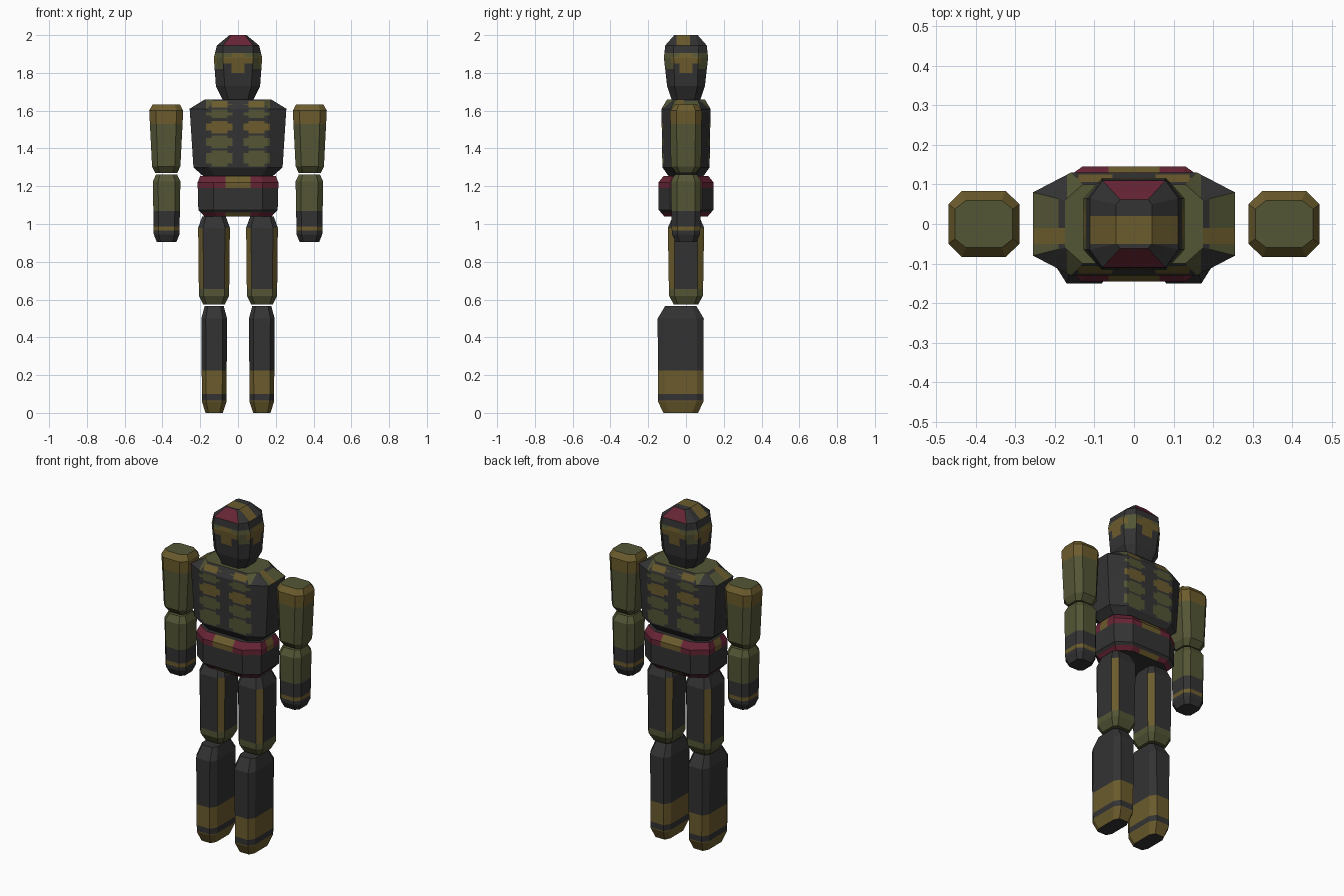
import bpy
import bmesh
from mathutils import Vector

cube = bpy.data.objects.get("Cube")
if cube:
    bpy.data.objects.remove(cube, do_unlink=True)

# Colours
DARK, GREEN, BROWN, RED = range(4)
PALETTE = [("charcoal", (0.033, 0.033, 0.033)), ("olive_green", (0.088, 0.092, 0.036)),
           ("mustard_brown", (0.148, 0.106, 0.026)), ("dark_red", (0.135, 0.018, 0.036))]
materials = []
for label, rgb in PALETTE:
    mat = bpy.data.materials.new(label)
    mat.use_nodes = True
    mat.diffuse_color = (*rgb, 1)
    mat.node_tree.nodes["Principled BSDF"].inputs["Base Color"].default_value = (*rgb, 1)
    materials.append(mat)


def octagon(z, hx, hy, ix, iy, cy=0):
    """Eight corners: half sizes hx, hy; flat sides reach ix and iy."""
    quarter = [(hx, iy), (ix, hy)]
    half = quarter + [(-x, y) for x, y in reversed(quarter)]
    return [Vector((x, y + cy, z)) for x, y in half + [(-x, -y) for x, y in half]]


def loft(name, rings, rule, cx=0, cuts_x=(), cuts_y=(), cuts_z=()):
    """Join octagon rings, cut colour borders, then colour faces by rule."""
    bm = bmesh.new()
    loops = [[bm.verts.new(p) for p in octagon(*r)] for r in rings]
    for low, high in zip(loops, loops[1:]):
        for i in range(8):
            j = (i + 1) % 8
            bm.faces.new((low[i], low[j], high[j], high[i]))
    bm.faces.new(loops[0][::-1])
    bm.faces.new(loops[-1])
    for axis, cuts in enumerate((cuts_x, cuts_y, cuts_z)):
        for value in cuts:
            co, no = Vector(), Vector()
            co[axis], no[axis] = value, 1
            bmesh.ops.bisect_plane(bm, geom=bm.verts[:] + bm.edges[:] + bm.faces[:],
                                   plane_co=co, plane_no=no, dist=1e-5)
    bm.normal_update()
    for f in bm.faces:
        f.material_index = rule(f.calc_center_median(), f.normal)
    mesh = bpy.data.meshes.new(name)
    bm.to_mesh(mesh)
    bm.free()
    for mat in materials:
        mesh.materials.append(mat)
    obj = bpy.data.objects.new(name, mesh)
    obj.location.x = cx
    bpy.context.collection.objects.link(obj)
    return obj


def mirrored(values):
    return [s * v for v in values for s in (-1, 1)]


# Head: red crown front and back, face band with a drop on each side
def head_rule(c, n):
    if c.z > 1.945:
        if -0.05 < c.y < 0.02:
            return BROWN
        return RED if abs(n.y) > 0.4 and abs(n.x) < 0.2 else DARK
    across = abs(c.x) if abs(n.y) > abs(n.x) else abs(c.y)
    if 1.80 < c.z < 1.905 and across < 0.035:
        return BROWN
    if 1.85 < c.z < 1.905 or (1.82 < c.z < 1.86 and across > 0.08):
        return GREEN if c.z > 1.885 or across > 0.08 else BROWN
    return DARK


loft("head",
     [(1.655, 0.08, 0.075, 0.05, 0.045), (1.73, 0.117, 0.10, 0.07, 0.06),
      (1.88, 0.128, 0.117, 0.08, 0.065), (1.945, 0.112, 0.11, 0.08, 0.065),
      (2.0, 0.045, 0.062, 0.035, 0.05)],
     head_rule, cuts_x=mirrored((0.035, 0.08)), cuts_y=mirrored((0.035, 0.08)) + [-0.05, 0.02],
     cuts_z=(1.80, 1.82, 1.85, 1.885, 1.905))

# Torso: two columns of rounded patches on the front and back
ROWS = [(1.305, 1.39, GREEN), (1.40, 1.468, GREEN), (1.48, 1.545, BROWN),
        (1.56, 1.605, GREEN), (1.618, 1.65, BROWN)]
TRIM = 0.014


def torso_rule(c, n):
    x = abs(c.x)
    if n.z > 0.9:
        return GREEN
    if c.z > 1.61 and abs(n.x) > 0.35:
        if -0.05 < c.y < -0.01:
            return BROWN
        return GREEN if x > 0.19 or abs(c.y) > 0.08 else DARK
    if abs(n.y) < 0.4:
        return DARK
    for low, high, colour in ROWS:
        if low < c.z < high:
            end = c.z < low + TRIM or c.z > high - TRIM
            inner, outer = (0.055, 0.14) if end else (0.03, 0.17)
            if inner < x < outer:
                return colour
    return DARK


loft("torso",
     [(1.25, 0.18, 0.09, 0.125, 0.05), (1.30, 0.236, 0.125, 0.155, 0.075),
      (1.61, 0.256, 0.13, 0.16, 0.08), (1.66, 0.175, 0.10, 0.13, 0.06)],
     torso_rule, cuts_x=mirrored((0.03, 0.055, 0.14, 0.17, 0.20)), cuts_y=(-0.05, -0.01),
     cuts_z=[z for lo, hi, _ in ROWS for z in (lo, lo + TRIM, hi - TRIM, hi)])


# Pelvis: red belt with a brown buckle
def pelvis_rule(c, n):
    if abs(n.z) > 0.95:
        return DARK
    if c.z > 1.19:
        return BROWN if abs(c.x) < 0.065 or abs(c.y) < 0.03 else RED
    if c.z < 1.062:
        return BROWN if abs(c.x) < 0.065 else RED
    return DARK


loft("pelvis",
     [(1.04, 0.178, 0.115, 0.11, 0.065), (1.075, 0.21, 0.145, 0.13, 0.085),
      (1.22, 0.214, 0.146, 0.13, 0.085), (1.255, 0.20, 0.118, 0.12, 0.07)],
     pelvis_rule, cuts_x=mirrored((0.065,)), cuts_y=mirrored((0.03,)), cuts_z=(1.062, 1.19))


# Limbs
def upper_arm_rule(c, n):
    return BROWN if c.z > 1.53 and n.z < 0.9 else GREEN


def forearm_rule(c, n):
    if 0.965 < c.z < 0.988:
        return BROWN
    return GREEN if c.z > 1.07 else DARK


def thigh_rule(c, n):
    if c.z < 0.655:
        return GREEN
    corner = abs(n.x) > 0.3 and abs(n.y) > 0.3 and abs(n.z) < 0.3
    return BROWN if corner else DARK


def shin_rule(c, n):
    if n.z < -0.9 or c.z > 0.225 or 0.065 < c.z < 0.10:
        return DARK
    return BROWN


LIMBS = [
    ("upper_arm", 0.38, upper_arm_rule, (1.53,),
     [(1.27, 0.058, 0.052, 0.035, 0.03), (1.305, 0.075, 0.08, 0.045, 0.048),
      (1.60, 0.09, 0.084, 0.055, 0.05), (1.632, 0.073, 0.06, 0.045, 0.038)]),
    ("forearm", 0.378, forearm_rule, (0.965, 0.988, 1.07),
     [(0.905, 0.052, 0.055, 0.032, 0.034), (0.945, 0.068, 0.075, 0.042, 0.046),
      (1.225, 0.073, 0.08, 0.045, 0.048), (1.262, 0.056, 0.058, 0.035, 0.036)]),
    ("thigh", 0.127, thigh_rule, (0.655,),
     [(0.575, 0.058, 0.065, 0.04, 0.043), (0.62, 0.08, 0.09, 0.055, 0.06),
      (0.98, 0.084, 0.096, 0.058, 0.062), (1.04, 0.062, 0.07, 0.042, 0.046)]),
    ("shin", 0.126, shin_rule, (0.065, 0.10, 0.225),
     [(0.0, 0.046, 0.092, 0.03, 0.06, -0.028), (0.06, 0.065, 0.12, 0.042, 0.085, -0.028),
      (0.50, 0.068, 0.122, 0.045, 0.085, -0.028), (0.567, 0.05, 0.082, 0.033, 0.058, -0.028)]),
]
for side, sign in (("left", 1), ("right", -1)):
    for name, offset, rule, cuts, rings in LIMBS:
        loft(f"{side}_{name}", rings, rule, cx=sign * offset, cuts_z=cuts)
